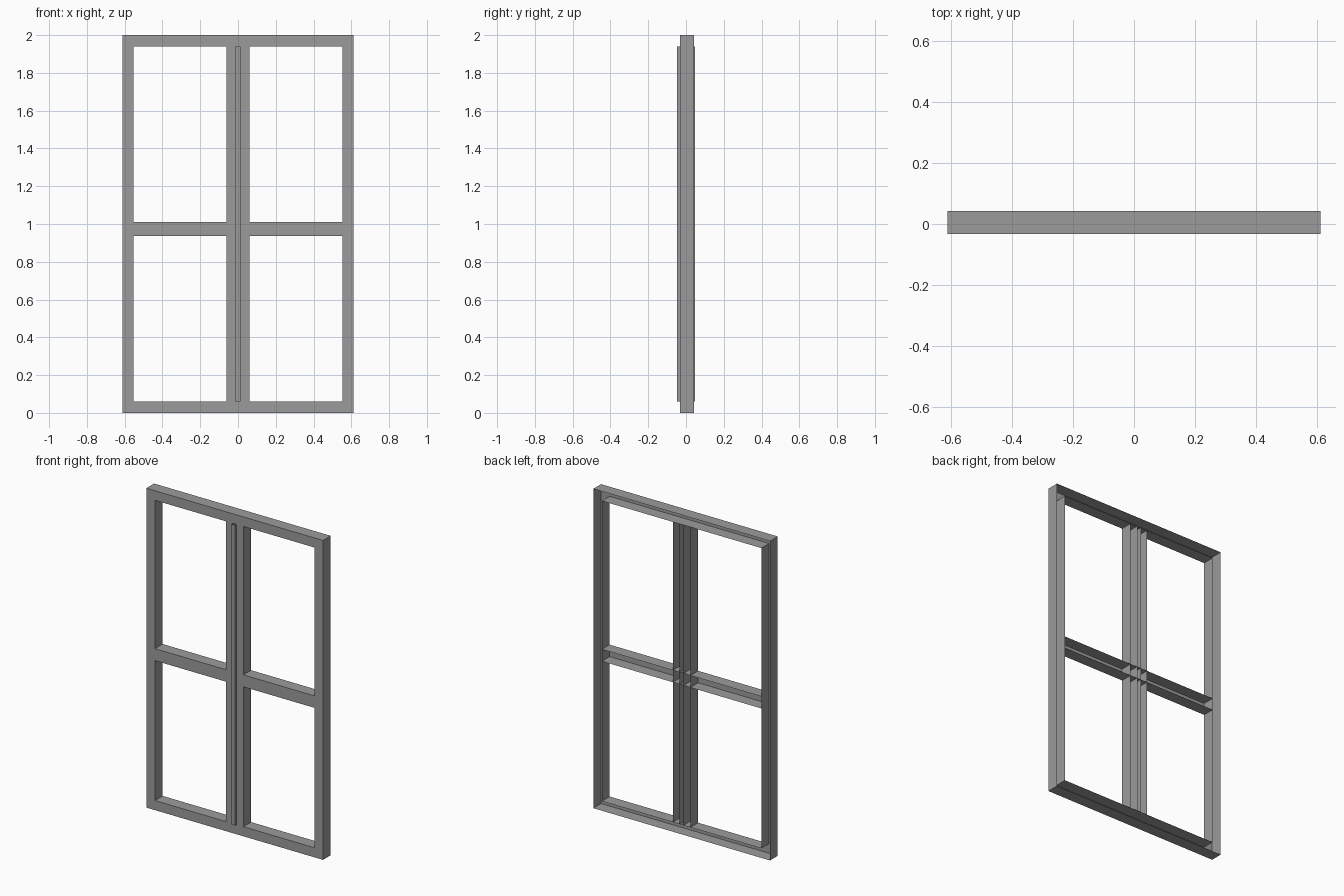
import bpy

if "Cube" in bpy.data.objects:
    bpy.data.objects.remove(bpy.data.objects["Cube"])

FRONT, BACK = -0.033, 0.043             # depth of the open-backed channels
STRIP_FRONT, STRIP_BACK = -0.047, 0.047  # cover strip stands proud of the frame
W, H, B = 0.612, 2.0, 0.06              # half width, height, border width

grey = bpy.data.materials.new("dark_grey")
grey.diffuse_color = (0.33, 0.33, 0.33, 1)
grey.use_nodes = True
grey.node_tree.nodes["Principled BSDF"].inputs["Base Color"].default_value = grey.diffuse_color


def make(name, verts, faces):
    mesh = bpy.data.meshes.new(name)
    mesh.from_pydata(verts, [], faces)
    mesh.update()
    mesh.materials.append(grey)
    obj = bpy.data.objects.new(name, mesh)
    bpy.context.collection.objects.link(obj)
    return obj


def rect(x0, x1, z0, z1, y):
    return [(x0, y, z0), (x1, y, z0), (x1, y, z1), (x0, y, z1)]


def channel(name, x0, x1, z0, z1, front, back, vertical):
    """Front face with two long side walls, open at the back and ends."""
    verts = rect(x0, x1, z0, z1, front) + rect(x0, x1, z0, z1, back)
    sides = [(1, 5, 6, 2), (3, 7, 4, 0)] if vertical else [(0, 4, 5, 1), (2, 6, 7, 3)]
    return make(name, verts, [(0, 1, 2, 3)] + sides)


# Outer frame: front ring, outer walls and inner walls, open at the back
outer = (-W, W, 0, H)
inner = (-W + B, W - B, B, H - B)
verts = rect(*outer, FRONT) + rect(*inner, FRONT) + rect(*outer, BACK) + rect(*inner, BACK)
faces = []
for i in range(4):
    j = (i + 1) % 4
    faces += [(i, j, 4 + j, 4 + i),
              (i, 8 + i, 8 + j, j),
              (4 + i, 4 + j, 12 + j, 12 + i)]
make("outer_frame", verts, faces)

# Central mullion: a front face and outer wall on each side of the strip
S, M = 0.0135, 0.061
for name, s in (("left_meeting_stile", -1), ("right_meeting_stile", 1)):
    verts = [(s * x, y, z) for z in (B, H - B)
             for x, y in ((S, FRONT), (M, FRONT), (M, BACK))]
    faces = [(0, 1, 4, 3), (1, 2, 5, 4)]
    make(name, verts, [f if s > 0 else f[::-1] for f in faces])

# Raised cover strip between the stiles
channel("cover_strip", -S, S, B, H - B, STRIP_FRONT, STRIP_BACK, True)

# Horizontal glazing bar
channel("middle_rail", -W + B, W - B, 0.936, 1.011, FRONT, BACK, False)
